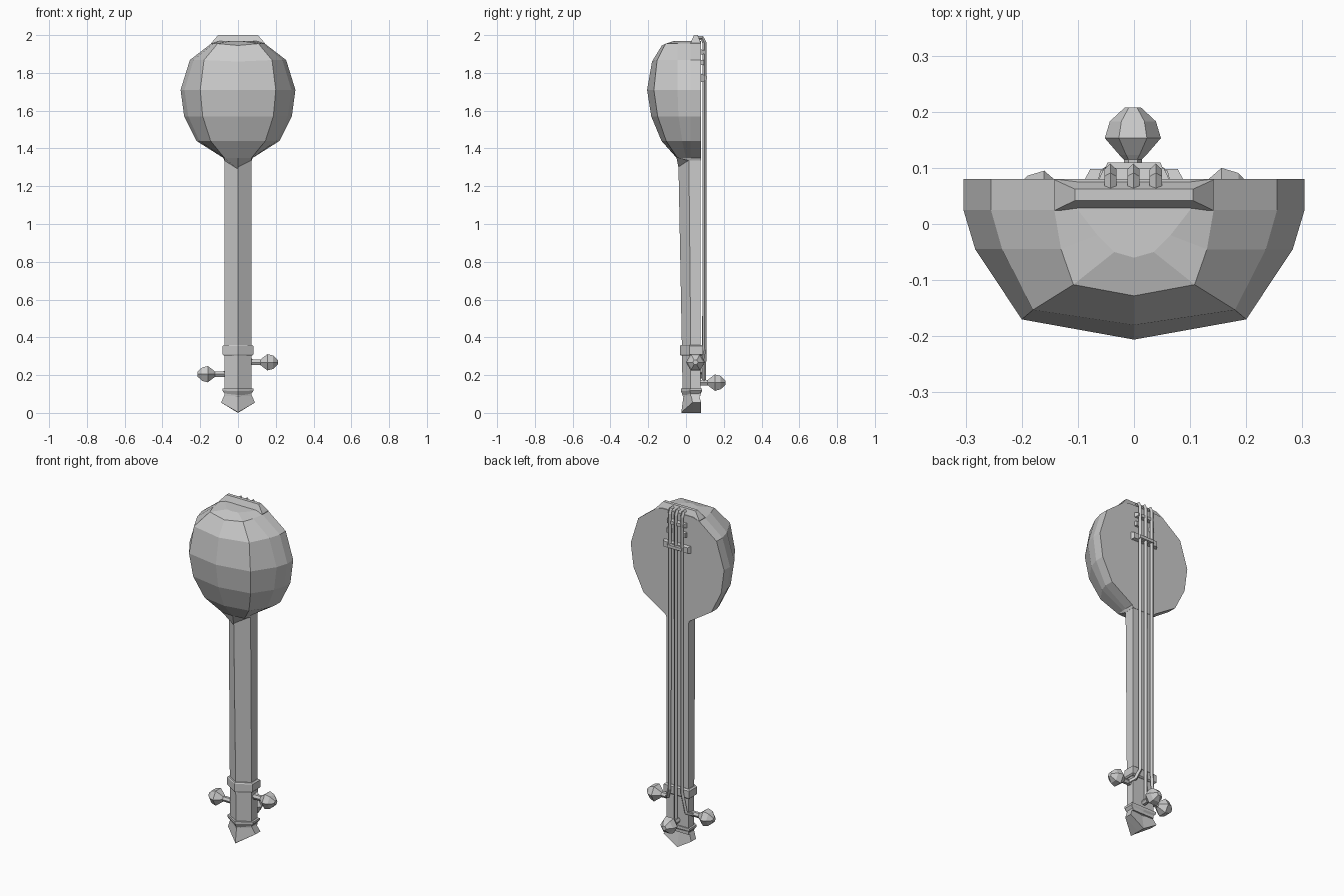
import bpy, bmesh, math
from mathutils import Vector

if "Cube" in bpy.data.objects:
    bpy.data.objects.remove(bpy.data.objects["Cube"])


def loft(name, rings):
    """Skin closed rings of 3D points, capping both ends."""
    bm = bmesh.new()
    rows = [[bm.verts.new(p) for p in r] for r in rings]
    n = len(rows[0])
    for a, b in zip(rows, rows[1:]):
        for i in range(n):
            j = (i + 1) % n
            bm.faces.new((a[i], a[j], b[j], b[i]))
    bm.faces.new(rows[0])
    bm.faces.new(rows[-1])
    bmesh.ops.remove_doubles(bm, verts=bm.verts, dist=0.0005)
    bmesh.ops.recalc_face_normals(bm, faces=bm.faces)
    me = bpy.data.meshes.new(name)
    bm.to_mesh(me)
    bm.free()
    ob = bpy.data.objects.new(name, me)
    bpy.context.collection.objects.link(ob)
    return ob


def mirrored(half, z, zc):
    """Mirror a half section across x; z on the sides, zc on the centre line."""
    pts = half + [(-x, y) for x, y in reversed(half) if x > 0]
    return [(x, y, zc if x < 0.002 and x > -0.002 else z) for x, y in pts]


def lathe(name, base, axis, profile, sides=6):
    """Turned part: profile of (distance, radius) along an axis."""
    q = Vector(axis).to_track_quat('Z', 'Y')
    return loft(name, [[Vector(base) + q @ Vector((r * math.cos(t), r * math.sin(t), d))
                        for t in (2 * math.pi * i / sides for i in range(sides))]
                       for d, r in profile])


def box(name, lo, hi, taper=0.0):
    (x0, y0, z0), (x1, y1, z1) = lo, hi
    return loft(name, [[(x0 + t, y, z0 + t / 2), (x1 - t, y, z0 + t / 2),
                        (x1 - t, y, z1 - t / 2), (x0 + t, y, z1 - t / 2)]
                       for y, t in ((y0, 0), (y1, taper))])


# Rounded bowl with flat soundboard on the +y side
bowl = [
    (1.335, 1.29, [(.072, .08), (.072, .03), (.071, .02), (.07, .015), (0, -.038)]),
    (1.35, 1.35, [(.078, .08), (.078, .025), (.077, 0), (.072, -.045), (0, -.05)]),
    (1.44, 1.44, [(.22, .08), (.22, .025), (.205, -.02), (.145, -.105), (0, -.13)]),
    (1.57, 1.57, [(.285, .08), (.285, .025), (.263, -.04), (.187, -.15), (0, -.184)]),
    (1.71, 1.71, [(.304, .08), (.304, .025), (.283, -.045), (.2, -.17), (0, -.206)]),
    (1.868, 1.86, [(.255, .08), (.255, .025), (.235, -.045), (.18, -.153), (0, -.18)]),
    (1.955, 1.945, [(.142, .08), (.142, .025), (.13, -.045), (.108, -.108), (0, -.128)]),
    (1.968, 1.97, [(.1, .08), (.1, .025), (.065, -.02), (.035, -.05), (0, -.06)]),
]
loft("bowl", [mirrored(h, z, zc) for z, zc, h in bowl])

# Tailpiece on the rim
loft("tailpiece", [[(-w, y0, z), (w, y0, z), (w, y1, z), (-w, y1, z)]
                   for w, y0, y1, z in ((.142, .022, .08, 1.94), (.142, .024, .079, 1.958),
                                        (.105, .042, .062, 2.0))])


# Ridged neck, nut collar and flared head
def section(w, front, edge, ridge):
    return [(.0, front), (w, front), (w, edge), (0, ridge)]


loft("neck", [mirrored(section(.071, .078, e, r), z, z)
              for z, e, r in ((.09, .025, -.018), (.36, .025, -.022), (1.37, .015, -.041))])
loft("nut_collar", [mirrored(section(w, .078 + w - .072, .018, r), z, z)
                    for z, w, r in ((.303, .075, -.028), (.31, .083, -.032),
                                    (.353, .083, -.032), (.36, .075, -.028))])
head = [(.13, .13, .083, .084, .02, -.027), (.118, .115, .083, .084, .02, -.027),
        (.1, .085, .069, .068, .025, -.014), (.055, .003, .09, .08, .035, -.025)]
rings = [mirrored(section(w, f, e, r), z, zc) for z, zc, w, f, e, r in head]
rings.append([(0, y, .003) for x, y, z in rings[-1]])
rings[-1] = [(0, y, 0) for x, y, z in rings[-1]]
loft("head", rings)

# Tuning pegs with faceted knobs
peg = [(0, .016), (.05, .016), (.058, .024), (.088, .05), (.118, .041), (.143, .014)]
lathe("peg_right", (.068, .05, .268), (1, 0, 0), peg)
lathe("peg_left", (-.072, .045, .205), (-1, 0, 0), peg)
lathe("peg_front", (-.002, .065, .16), (0, 1, 0), peg)

# Bridge and small fret piece on the soundboard
box("bridge", (-.09, .075, 1.75), (.09, .098, 1.795), .012)
box("bridge_saddle", (-.055, .09, 1.76), (.055, .11, 1.785), .008)
box("upper_bracket", (-.065, .075, 1.895), (.065, .1, 1.925), .012)
for s in (-1, 1):
    box("bracket_foot", (s * .05 - .015, .075, 1.84), (s * .05 + .015, .095, 1.87), .005)

# Strings looping over the tailpiece and running to the pegs
ends = {-.042: [(-.042, .097, .34), (-.06, .085, .22), (-.085, .05, .205)],
        -.001: [(-.001, .097, .34), (-.001, .095, .17)],
        .039: [(.039, .097, .34), (.06, .085, .285), (.085, .055, .265)]}
for x, tail in ends.items():
    path = [(x, .05, 1.97), (x, .065, 1.985), (x, .085, 1.985), (x, .097, 1.96)] + tail
    cu = bpy.data.curves.new("string", 'CURVE')
    cu.dimensions = '3D'
    cu.bevel_depth = .011
    cu.bevel_resolution = 0
    cu.use_fill_caps = True
    sp = cu.splines.new('POLY')
    sp.points.add(len(path) - 1)
    for p, c in zip(sp.points, path):
        p.co = (*c, 1)
    sp.use_smooth = False
    bpy.context.collection.objects.link(bpy.data.objects.new("string", cu))
